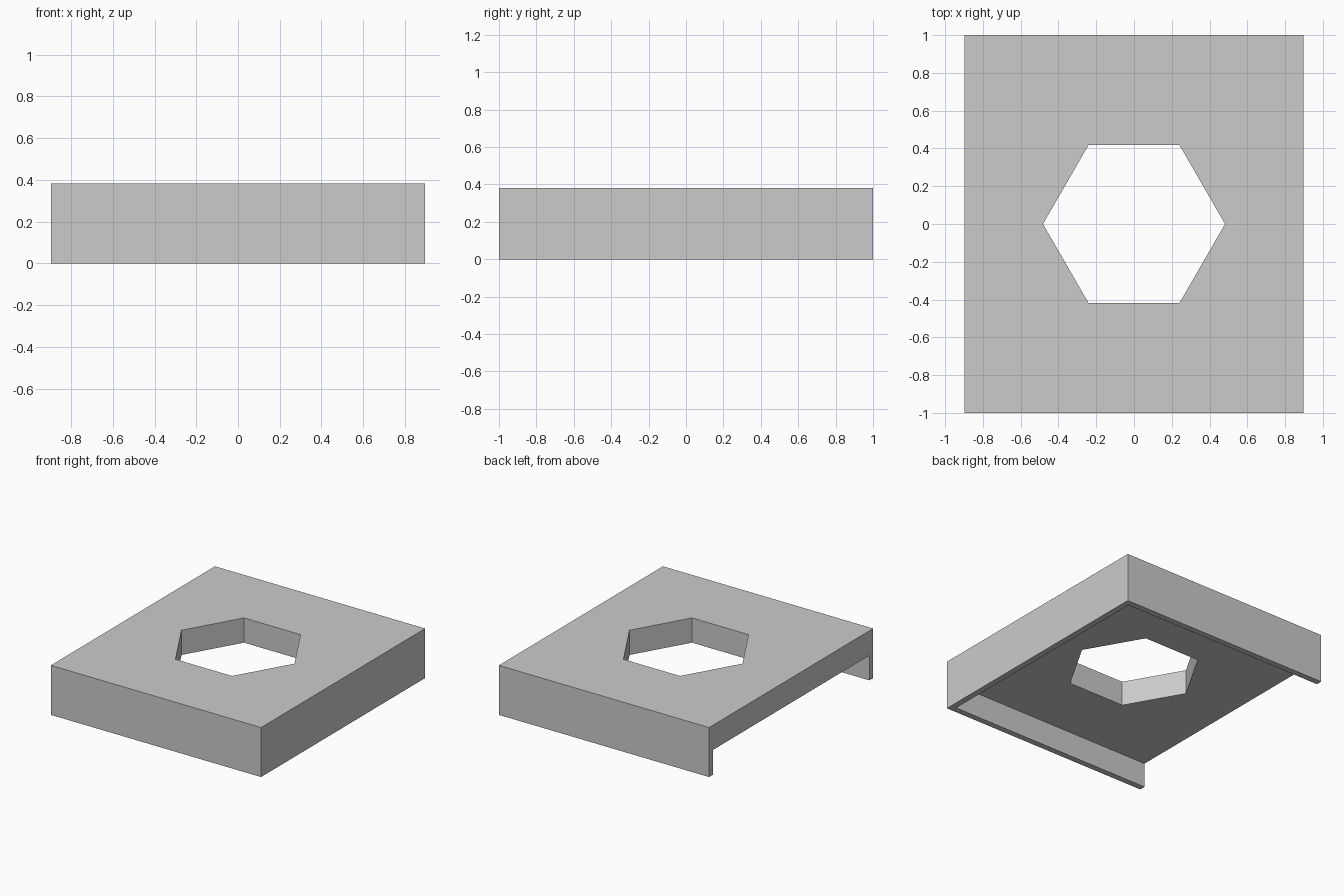
import bpy
import math

cube = bpy.data.objects.get("Cube")
if cube:
    bpy.data.objects.remove(cube, do_unlink=True)

HALF_X, HALF_Y, HEIGHT = 0.897, 1.0, 0.382
SLAB = HEIGHT / 2      # thickness of the top plate
WALL = 0.047           # thickness of the skirt walls
HOLE_RADIUS = 0.482

grey = bpy.data.materials.new("light_grey")
grey.use_nodes = True
colour = (0.6, 0.6, 0.6, 1)
grey.diffuse_color = colour
grey.node_tree.nodes["Principled BSDF"].inputs["Base Color"].default_value = colour


def box(name, low, high):
    """Axis-aligned box between two corners."""
    centre = [(a + b) / 2 for a, b in zip(low, high)]
    bpy.ops.mesh.primitive_cube_add(size=1, location=centre)
    obj = bpy.context.object
    obj.name = name
    obj.scale = [b - a for a, b in zip(low, high)]
    bpy.ops.object.transform_apply(location=True, rotation=False, scale=True)
    obj.data.materials.append(grey)
    return obj


def cut(target, cutter):
    """Subtract the cutter from the target, then discard it."""
    cutter.hide_render = True
    mod = target.modifiers.new("cut", "BOOLEAN")
    mod.operation = "DIFFERENCE"
    mod.solver = "EXACT"
    mod.object = cutter
    bpy.context.view_layer.objects.active = target
    bpy.ops.object.modifier_apply(modifier=mod.name)
    bpy.data.objects.remove(cutter, do_unlink=True)


# Solid cover block
cover = box("cover_plate", (-HALF_X, -HALF_Y, 0), (HALF_X, HALF_Y, HEIGHT))

# Hollow underside, open on the -x side, leaving three skirt walls
cut(cover, box("hollow_cutter",
               (-HALF_X - 1, -HALF_Y + WALL, -1),
               (HALF_X - WALL, HALF_Y - WALL, HEIGHT - SLAB)))

# Hexagonal opening with its corners on the x axis
bpy.ops.mesh.primitive_cylinder_add(vertices=6, radius=HOLE_RADIUS, depth=2,
                                    rotation=(0, 0, math.radians(30)))
hole = bpy.context.object
bpy.ops.object.transform_apply(location=False, rotation=True, scale=False)
hole.data.materials.append(grey)
cut(cover, hole)
